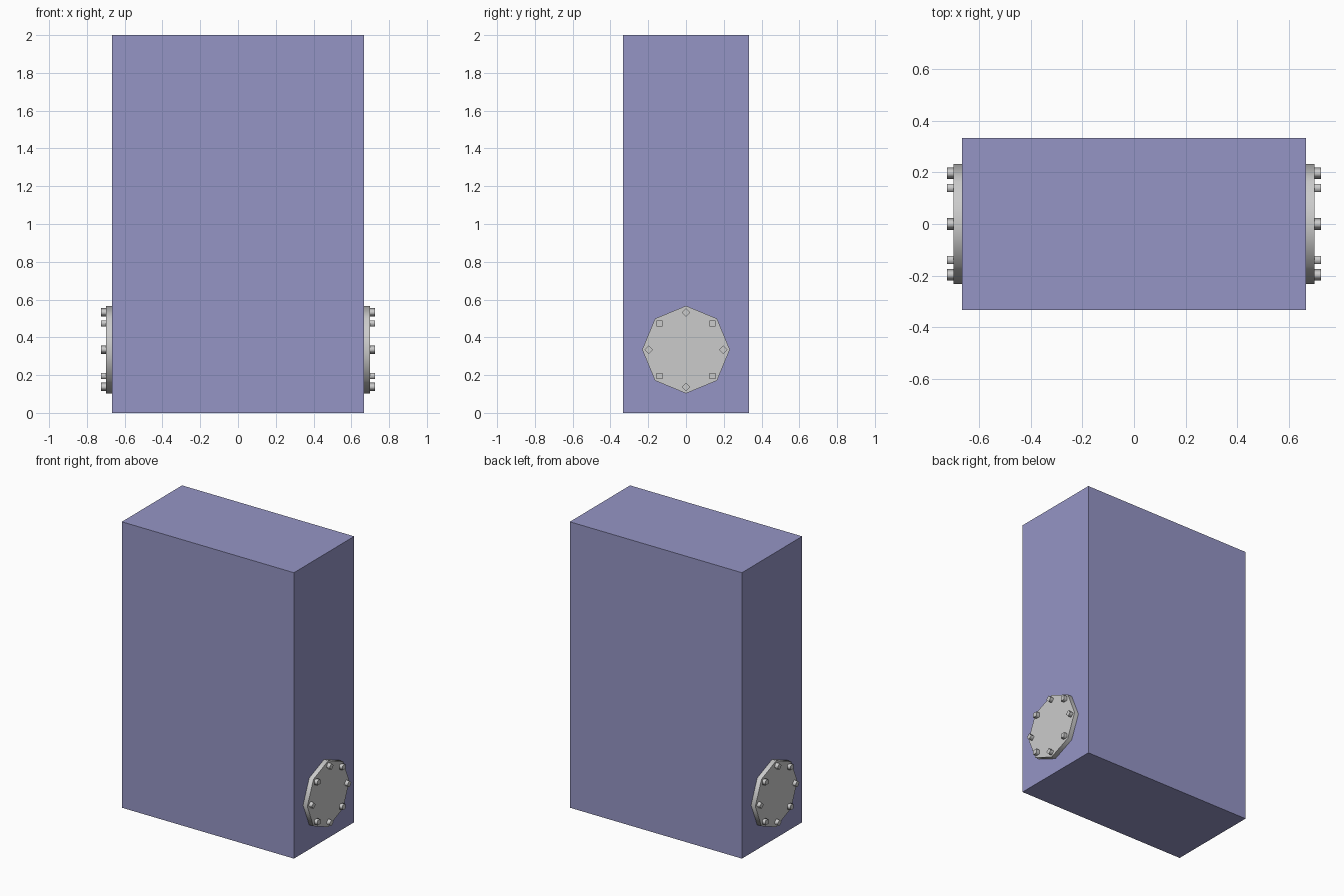
import bpy, bmesh
from math import pi, cos, sin
from mathutils import Matrix

if "Cube" in bpy.data.objects:
    bpy.data.objects.remove(bpy.data.objects["Cube"])

HALF_X, HALF_Y, HEIGHT = 0.666, 0.333, 2.0
PORT_Z = 0.335
PLATE_R, PLATE_T = 0.232, 0.033
BOLT_R, BOLT_T, BOLT_RING = 0.0225, 0.025, 0.197


def add_object(name, bm, material=None):
    mesh = bpy.data.meshes.new(name)
    bm.to_mesh(mesh)
    bm.free()
    obj = bpy.data.objects.new(name, mesh)
    bpy.context.collection.objects.link(obj)
    if material:
        mesh.materials.append(material)
    return obj


def disc(name, side, x, y, z, radius, depth, sides, spin=0.0):
    """Prism lying along x from x outwards: smooth rim, flat caps."""
    bm = bmesh.new()
    bmesh.ops.create_cone(
        bm, cap_ends=True, segments=sides, radius1=radius, radius2=radius, depth=depth,
        matrix=Matrix.Translation((side * (x + depth / 2), y, z))
        @ Matrix.Rotation(spin, 4, 'X') @ Matrix.Rotation(pi / 2, 4, 'Y'))
    bm.normal_update()
    for face in bm.faces:
        face.smooth = abs(face.normal.x) < 0.5
    for edge in bm.edges:
        edge.smooth = all(f.smooth for f in edge.link_faces)
    return add_object(name, bm)


# Tank body
paint = bpy.data.materials.new("blue_grey_paint")
paint.diffuse_color = (0.30, 0.30, 0.56, 1)
paint.use_nodes = True
paint.node_tree.nodes["Principled BSDF"].inputs["Base Color"].default_value = paint.diffuse_color
bm = bmesh.new()
bmesh.ops.create_cube(bm, size=1, matrix=Matrix.Translation((0, 0, HEIGHT / 2))
                      @ Matrix.Diagonal((2 * HALF_X, 2 * HALF_Y, HEIGHT, 1)))
add_object("tank_body", bm, paint)

# Octagonal cover plate and ring of eight bolts on each end
for side, label in ((1, "right"), (-1, "left")):
    disc(f"{label}_cover_plate", side, HALF_X, 0, PORT_Z, PLATE_R, PLATE_T, 8)
    for i in range(8):
        a = i * pi / 4
        disc(f"{label}_bolt_{i + 1}", side, HALF_X + PLATE_T,
             BOLT_RING * cos(a), PORT_Z + BOLT_RING * sin(a),
             BOLT_R, BOLT_T, 4, spin=a)
